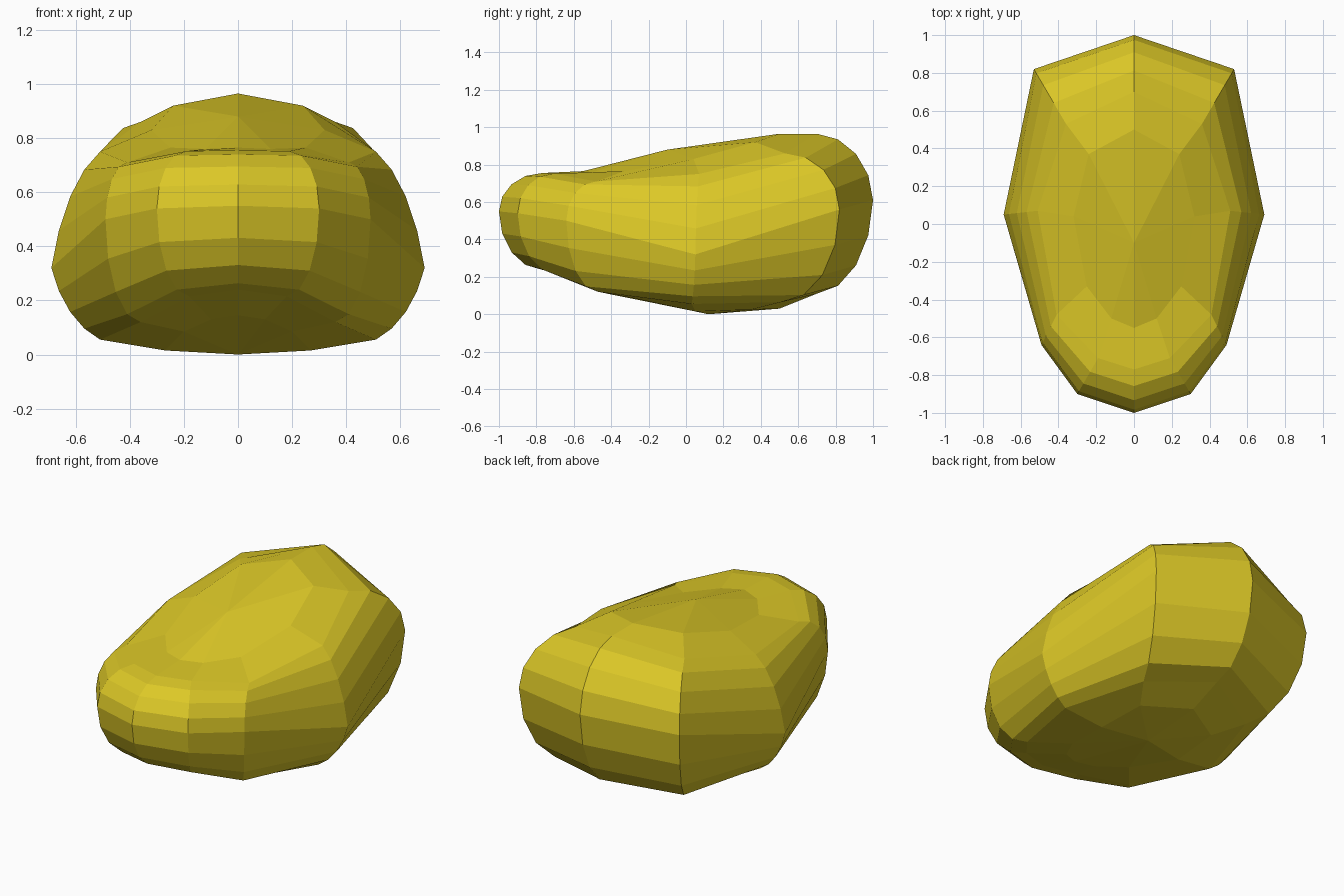
import bpy, bmesh
from math import sin, cos, pi
from mathutils import Vector

if "Cube" in bpy.data.objects:
    bpy.data.objects.remove(bpy.data.objects["Cube"])

# Half of the ribs, from back centre round the +x side to front centre:
# inner top, top rim, widest point, bottom rim, inner bottom, roundness
RIBS = [
    ((0, .50, .965), (0, .70, .965), (0, 1.0, .61), (0, .70, .11), (0, .50, .03), .95),
    ((.24, .37, .92), (.36, .53, .86), (.53, .82, .56), (.36, .51, .065), (.25, .35, .025), 1),
    ((.32, .04, .83), (.51, .07, .75), (.69, .05, .32), (.51, .03, .055), (.27, .05, .015), .55),
    ((.25, -.33, .765), (.41, -.48, .71), (.49, -.64, .50), (.36, -.47, .12), (.20, -.28, .085), 1),
    ((.12, -.50, .76), (.19, -.71, .752), (.30, -.90, .54), (.18, -.69, .215), (.10, -.45, .13), 1),
    ((0, -.55, .765), (0, -.77, .755), (0, -1.0, .55), (0, -.77, .24), (0, -.50, .145), 1),
]
TOP_POLE = (0, -.10, .88)
BOTTOM_POLE = (0, .12, 0)
STEPS = 4


def arc(rim, mid, k):
    """Rounded edge from rim to the widest point; k blends straight to elliptic."""
    pts = []
    for i in range(STEPS + 1):
        a = pi / 2 * i / STEPS
        h, v = sin(a), cos(a)
        line = i / STEPS
        h, v = line + (h - line) * k, (1 - line) + (v - 1 + line) * k
        pts.append(Vector((rim[0] + (mid[0] - rim[0]) * h,
                           rim[1] + (mid[1] - rim[1]) * h,
                           mid[2] + (rim[2] - mid[2]) * v)))
    return pts


def rib_points(rib):
    top, t_rim, mid, b_rim, bottom, k = rib
    upper = arc(t_rim, mid, k)
    lower = arc(b_rim, mid, k)[::-1]
    return [Vector(top)] + upper + lower[1:] + [Vector(bottom)]


# Mirror the inner ribs to close the loop
half = [rib_points(r) for r in RIBS]
mirrored = [[Vector((-p.x, p.y, p.z)) for p in rib] for rib in half[-2:0:-1]]

# Skin the ribs and close both caps with fans
bm = bmesh.new()
ribs = [[bm.verts.new(p) for p in rib] for rib in half + mirrored]
top = bm.verts.new(TOP_POLE)
bottom = bm.verts.new(BOTTOM_POLE)
for a, b in zip(ribs, ribs[1:] + ribs[:1]):
    for i in range(len(a) - 1):
        bm.faces.new((a[i], a[i + 1], b[i + 1], b[i]))
    bm.faces.new((top, a[0], b[0]))
    bm.faces.new((bottom, b[-1], a[-1]))
bmesh.ops.recalc_face_normals(bm, faces=bm.faces)

mesh = bpy.data.meshes.new("boulder")
bm.to_mesh(mesh)
bm.free()
obj = bpy.data.objects.new("boulder", mesh)
bpy.context.collection.objects.link(obj)

# Yellow surface
mat = bpy.data.materials.new("yellow")
mat.diffuse_color = (.72, .58, .02, 1)
mat.use_nodes = True
mat.node_tree.nodes["Principled BSDF"].inputs["Base Color"].default_value = mat.diffuse_color
mesh.materials.append(mat)
